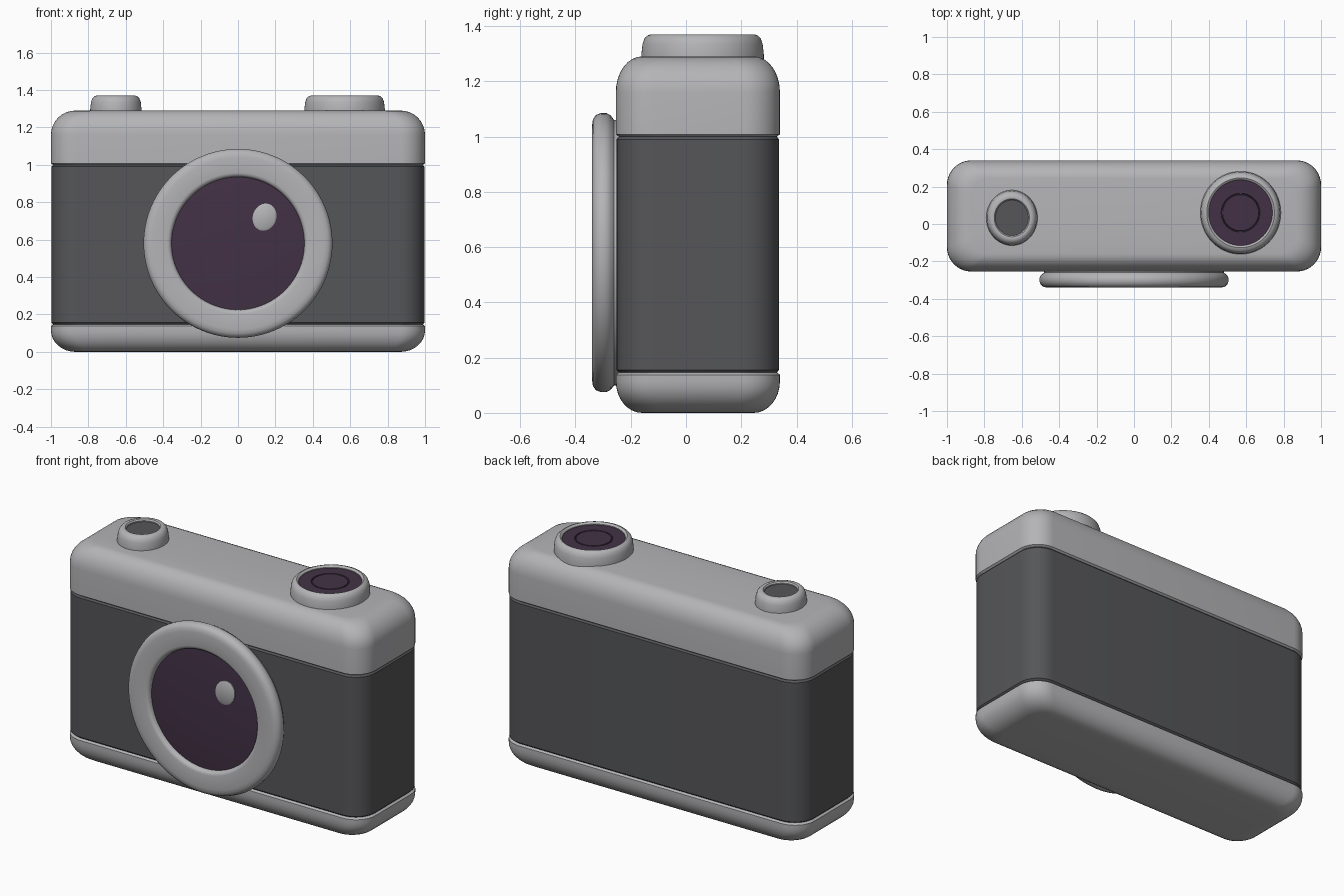
import bpy, bmesh, math
from math import sin, cos, pi

if "Cube" in bpy.data.objects:
    bpy.data.objects.remove(bpy.data.objects["Cube"])

def material(name, rgb):
    m = bpy.data.materials.new(name)
    m.diffuse_color = (*rgb, 1)
    m.use_nodes = True
    m.node_tree.nodes["Principled BSDF"].inputs["Base Color"].default_value = m.diffuse_color
    return m

METAL = material("light grey metal", (0.46, 0.46, 0.475))
LEATHER = material("dark grey leather", (0.092, 0.093, 0.10))
GLASS = material("dark purple glass", (0.055, 0.031, 0.06))

def finish(name, bm, mat):
    bmesh.ops.remove_doubles(bm, verts=bm.verts, dist=1e-5)
    bmesh.ops.recalc_face_normals(bm, faces=bm.faces)
    me = bpy.data.meshes.new(name)
    bm.to_mesh(me)
    bm.free()
    me.materials.append(mat)
    ob = bpy.data.objects.new(name, me)
    bpy.context.collection.objects.link(ob)
    bpy.ops.object.select_all(action='DESELECT')
    ob.select_set(True)
    bpy.context.view_layer.objects.active = ob
    bpy.ops.object.shade_smooth_by_angle(angle=math.radians(35))
    return ob

def bridge(bm, a, b):
    n = len(a)
    for i in range(n):
        j = (i + 1) % n
        vs = list(dict.fromkeys((a[i], a[j], b[j], b[i])))
        if len(vs) > 2:
            bm.faces.new(vs)

HX, HY, CY = 1.0, 0.297, 0.043

def slab(name, profile, mat, seg=10):
    """Rounded rectangle stacked along z; profile = (z, x inset, y inset)."""
    bm = bmesh.new()
    loops = []
    for z, ix, iy in profile:
        r = 0.13 - 0.4 * iy
        loop = []
        for q, (sx, sy) in enumerate(((1, 1), (-1, 1), (-1, -1), (1, -1))):
            for k in range(seg + 1):
                a = (q + k / seg) * pi / 2
                loop.append(bm.verts.new((sx * (HX - ix - r) + r * cos(a),
                                          CY + sy * (HY - iy - r) + r * sin(a), z)))
        loops.append(loop)
    for a, b in zip(loops, loops[1:]):
        bridge(bm, a, b)
    bm.faces.new(loops[0])
    bm.faces.new(loops[-1])
    return finish(name, bm, mat)

def lathe(name, profile, mat, centre, front=False, closed=False, seg=72):
    """Spin (radius, height) points round z, or round -y when front is set."""
    bm = bmesh.new()
    rings = []
    for r, h in profile:
        if r == 0:
            v = bm.verts.new((0, -h, 0) if front else (0, 0, h))
            rings.append([v] * seg)
            continue
        ring = []
        for i in range(seg):
            a = 2 * pi * i / seg
            x, y = r * cos(a), r * sin(a)
            ring.append(bm.verts.new((x, -h, y) if front else (x, y, h)))
        rings.append(ring)
    pairs = list(zip(rings, rings[1:]))
    if closed:
        pairs.append((rings[-1], rings[0]))
    for a, b in pairs:
        bridge(bm, a, b)
    ob = finish(name, bm, mat)
    ob.location = centre
    return ob

def edge_round(z_flat, z_side, n=8):
    """Quarter ellipse from the flat end to the upright side."""
    return [(z_side + (z_flat - z_side) * cos(t), 0.13 * (1 - sin(t)), 0.095 * (1 - sin(t)))
            for t in (i / n * pi / 2 for i in range(n + 1))]

# Body: base plate, leather wrap, top housing
slab("base_plate", edge_round(0, 0.115) + [(0.138, 0, 0), (0.147, 0.012, 0.012)], METAL)
slab("leather_wrap", [(0.146, 0.012, 0.012), (0.156, 0.003, 0.003),
                      (0.99, 0.003, 0.003), (1.0, 0.012, 0.012)], LEATHER)
slab("top_housing", [(0.999, 0.012, 0.012), (1.008, 0, 0)] + edge_round(1.29, 1.16)[::-1], METAL)

# Lens: metal ring, glass and its highlight
LENS = (0, -0.25, 0.58)
lathe("lens_ring", [(0.35, -0.03), (0.48, -0.03), (0.48, 0.01), (0.496, 0.022), (0.505, 0.038),
                    (0.505, 0.058), (0.498, 0.076), (0.482, 0.087), (0.46, 0.09), (0.378, 0.09),
                    (0.366, 0.087), (0.358, 0.078), (0.355, 0.065)],
      METAL, LENS, front=True, closed=True, seg=96)
lathe("lens_glass", [(0, -0.02), (0.357, -0.02), (0.357, 0.062), (0.27, 0.069), (0.15, 0.073), (0, 0.075)],
      GLASS, LENS, front=True, seg=96)
spot = lathe("lens_highlight", [(0, -0.01), (0.066, -0.01), (0.066, 0.003), (0.058, 0.008), (0, 0.009)],
             METAL, (0.142, -0.322, 0.72), front=True, seg=40)
spot.scale = (0.95, 1, 1.12)
spot.rotation_euler = (0, 0.35, 0)

# Top controls: rimmed dial and shutter button
def control(name, x, y, r, r_in, stretch):
    ob = lathe(name + "_rim", [(r_in, -0.03), (r, -0.03), (r, 0.008), (r - 0.004, 0.045), (r - 0.011, 0.065),
                               (r - 0.022, 0.076), (r - 0.034, 0.08), (r_in + 0.006, 0.078),
                               (r_in, 0.07)], METAL, (x, y, 1.29), closed=True)
    ob.scale.y = stretch

control("dial", 0.57, 0.06, 0.215, 0.17, 1.03)
lathe("dial_face", [(0, -0.02), (0.175, -0.02), (0.175, 0.066), (0.104, 0.066), (0.102, 0.06),
                    (0.098, 0.06), (0.096, 0.066), (0, 0.066)], GLASS, (0.57, 0.06, 1.29))
control("shutter_button", -0.653, 0.033, 0.137, 0.088, 1.08)
lathe("shutter_button_face", [(0, -0.02), (0.096, -0.02), (0.096, 0.064), (0, 0.064)],
      LEATHER, (-0.653, 0.033, 1.29))
